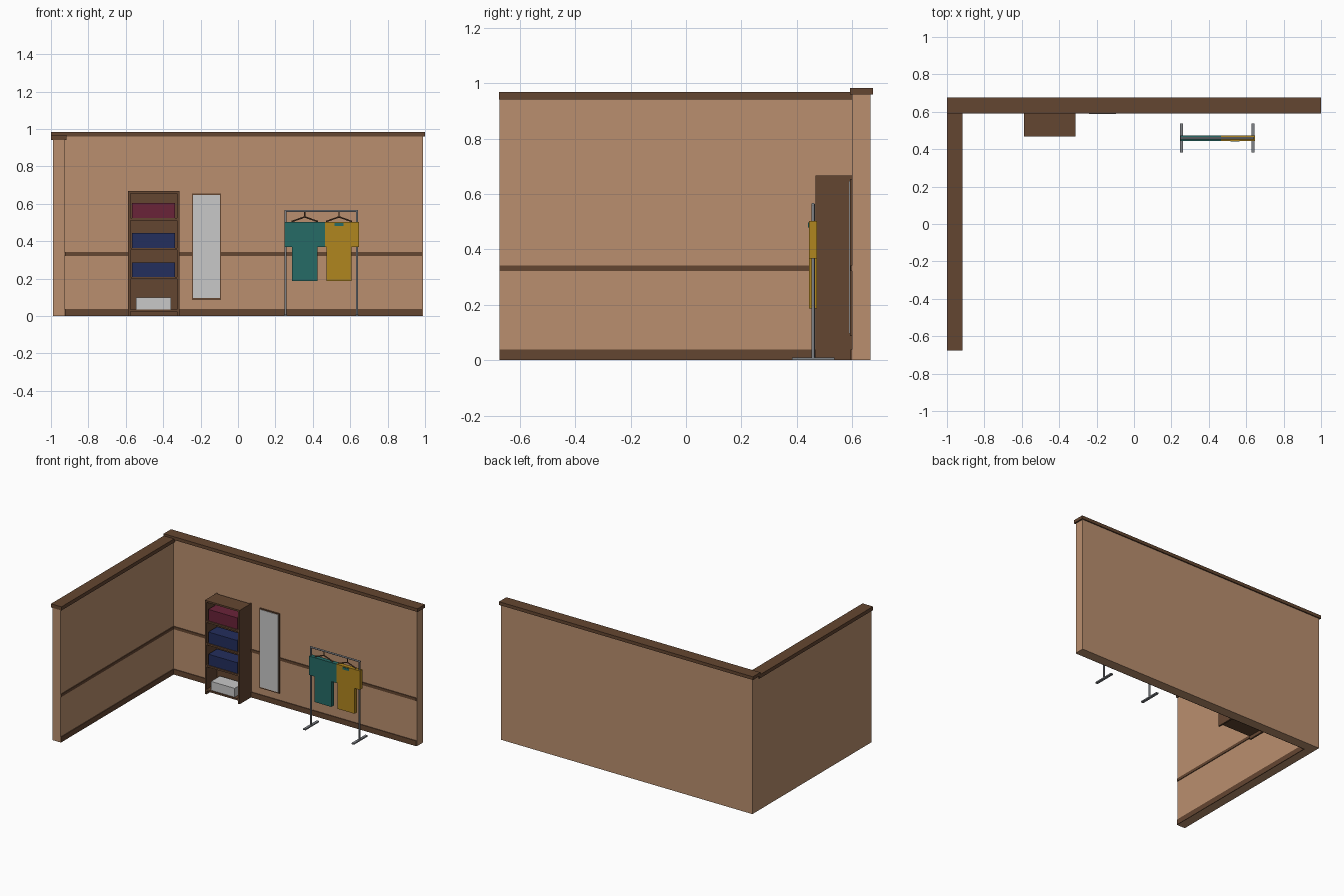
import bpy, bmesh, math
from mathutils import Vector

if "Cube" in bpy.data.objects:
    bpy.data.objects.remove(bpy.data.objects["Cube"])


def material(name, rgb):
    m = bpy.data.materials.new(name)
    lin = [(c / 255 / 12.92) if c < 11 else ((c / 255 + 0.055) / 1.055) ** 2.4 for c in rgb]
    m.diffuse_color = (*lin, 1)
    m.use_nodes = True
    m.node_tree.nodes["Principled BSDF"].inputs["Base Color"].default_value = m.diffuse_color
    return m


TAN = material("tan wall", (186, 143, 110))
BROWN = material("dark brown wood", (100, 70, 49))
WHITE = material("pale grey", (200, 200, 200))
STEEL = material("steel", (128, 131, 136))
TEAL = material("teal cloth", (38, 107, 102))
YELLOW = material("mustard cloth", (176, 134, 31))
NAVY = material("navy", (35, 46, 93))
RED = material("burgundy", (106, 35, 57))


def finish(name, bm, mat):
    me = bpy.data.meshes.new(name)
    bmesh.ops.recalc_face_normals(bm, faces=bm.faces)
    bm.to_mesh(me)
    bm.free()
    me.materials.append(mat)
    ob = bpy.data.objects.new(name, me)
    bpy.context.collection.objects.link(ob)
    return ob


def box(name, x, y, z, mat):
    bm = bmesh.new()
    bmesh.ops.create_cube(bm, size=1)
    for v in bm.verts:
        v.co = [r[0] + (c + 0.5) * (r[1] - r[0]) for c, r in zip(v.co, (x, y, z))]
    return finish(name, bm, mat)


def rod(name, a, b, r, mat, sides=12):
    a, b = Vector(a), Vector(b)
    bm = bmesh.new()
    bmesh.ops.create_cone(bm, cap_ends=True, segments=sides, radius1=r, radius2=r, depth=(b - a).length)
    turn = (b - a).to_track_quat('Z', 'Y')
    for v in bm.verts:
        v.co = turn @ v.co + (a + b) / 2
    for f in bm.faces:
        f.smooth = len(f.verts) == 4
    return finish(name, bm, mat)


def prism(name, outline, y, mat):
    bm = bmesh.new()
    face = bm.faces.new([bm.verts.new((px, y[0], pz)) for px, pz in outline])
    ext = bmesh.ops.extrude_face_region(bm, geom=[face])
    for v in ext["geom"]:
        if isinstance(v, bmesh.types.BMVert):
            v.co.y = y[1]
    return finish(name, bm, mat)


# Walls with caps
box("back_wall", (-0.99, 0.99), (0.60, 0.667), (0, 0.96), TAN)
box("back_wall_cap", (-1, 1), (0.592, 0.675), (0.96, 0.983), BROWN)
box("left_wall", (-0.99, -0.928), (-0.673, 0.60), (0, 0.942), TAN)
box("left_wall_cap", (-1, -0.918), (-0.675, 0.60), (0.942, 0.968), BROWN)

# Skirting and dado rail along both walls
for name, z in (("skirting", (0, 0.038)), ("dado_rail", (0.322, 0.342))):
    box("back_" + name, (-0.928, 0.985), (0.595, 0.601), z, BROWN)
    box("left_" + name, (-0.929, -0.923), (-0.673, 0.60), z, BROWN)

# Shelf unit
for side, x in (("left", -0.588), ("right", -0.326)):
    box("shelf_side_" + side, (x, x + 0.012), (0.467, 0.60), (0, 0.668), BROWN)
box("shelf_back", (-0.58, -0.32), (0.588, 0.60), (0.02, 0.66), BROWN)
for i, z in enumerate((0.023, 0.197, 0.353, 0.512, 0.656)):
    box(f"shelf_board_{i}", (-0.577, -0.325), (0.467, 0.59), (z, z + 0.012), BROWN)

# Storage boxes
for i, (hw, z0, z1, mat) in enumerate(((0.093, 0.035, 0.098, WHITE), (0.114, 0.209, 0.286, NAVY),
                                       (0.114, 0.365, 0.444, NAVY), (0.114, 0.524, 0.605, RED))):
    box(f"storage_box_{i}", (-0.452 - hw, -0.452 + hw), (0.475, 0.575), (z0, z1), mat)

# Wall mirror
box("mirror_frame", (-0.246, -0.09), (0.592, 0.601), (0.087, 0.655), BROWN)
box("mirror_glass", (-0.24, -0.096), (0.589, 0.593), (0.096, 0.648), WHITE)

# Clothes rail
RY = 0.459
for side, x in (("left", 0.254), ("right", 0.636)):
    rod("rail_post_" + side, (x, RY, 0), (x, RY, 0.564), 0.006, STEEL)
    box("rail_foot_" + side, (x - 0.009, x + 0.009), (0.383, 0.537), (0, 0.009), STEEL)
rod("rail_bar", (0.248, RY, 0.562), (0.642, RY, 0.562), 0.006, STEEL)

# Shirts on hangers
for name, cx, hw, mat, y in (("teal_shirt", 0.357, 0.108, TEAL, (0.444, 0.474)),
                             ("mustard_shirt", 0.54, 0.108, YELLOW, (0.4445, 0.4735))):
    half = [(0.067, 0.187), (0.067, 0.368), (hw, 0.368), (hw, 0.503)]
    outline = [(cx + a, b) for a, b in half] + [(cx - a, b) for a, b in reversed(half)]
    prism(name, outline, y, mat)
    for s in (-1, 1):
        rod(name + "_hanger_arm", (cx, RY, 0.53), (cx + s * 0.07, RY, 0.505), 0.004, BROWN, 8)
    rod(name + "_hanger_hook", (cx, RY, 0.527), (cx, RY, 0.562), 0.003, BROWN, 8)

# Chest patch on the mustard shirt
box("chest_patch", (0.516, 0.564), (0.441, 0.445), (0.48, 0.497), TEAL)
